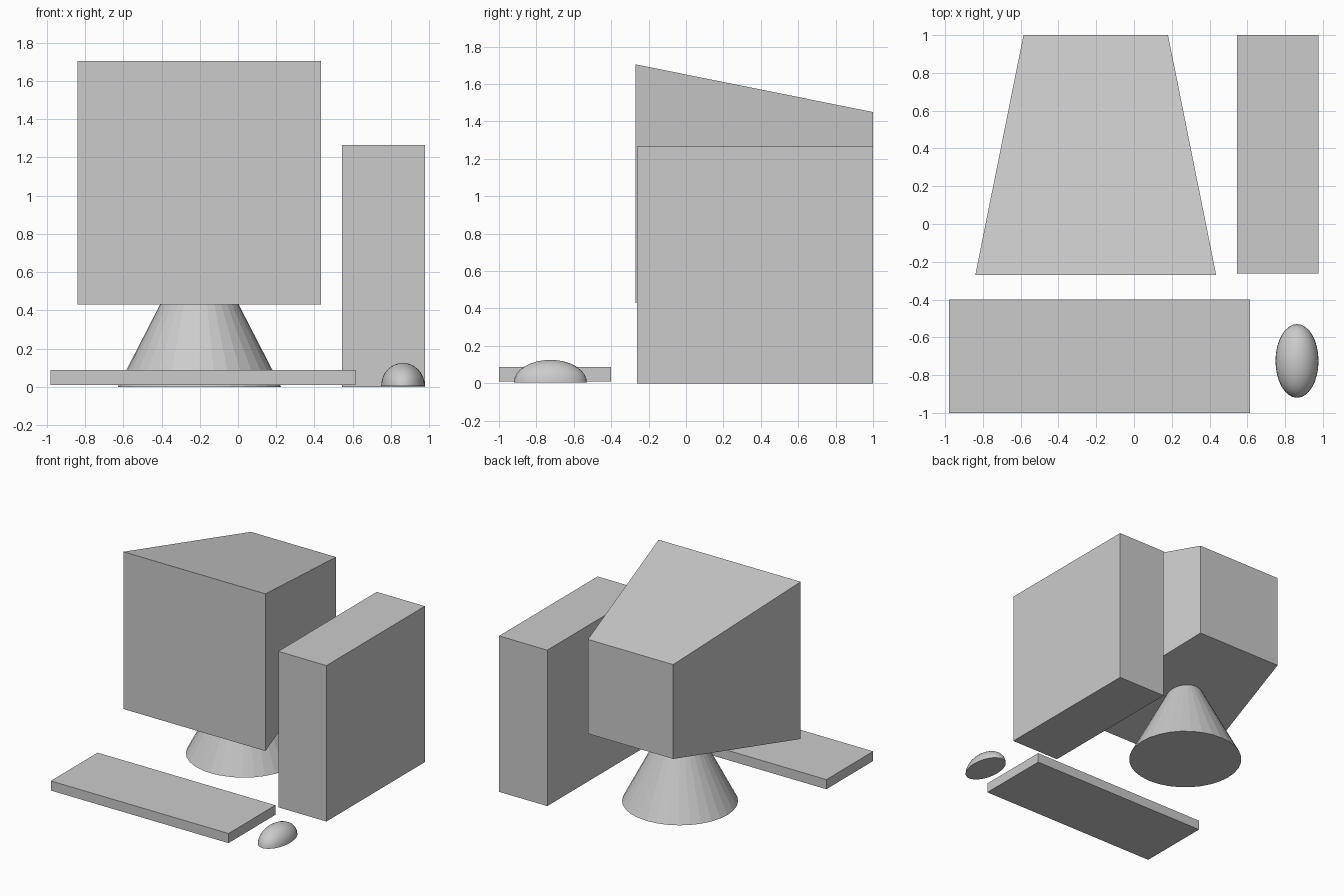
import bpy
import bmesh
from mathutils import Matrix, Vector

cube = bpy.data.objects.get("Cube")
if cube:
    bpy.data.objects.remove(cube, do_unlink=True)


def finish(name, bm):
    bmesh.ops.recalc_face_normals(bm, faces=bm.faces)
    mesh = bpy.data.meshes.new(name)
    bm.to_mesh(mesh)
    bm.free()
    obj = bpy.data.objects.new(name, mesh)
    bpy.context.collection.objects.link(obj)
    return obj


def box(name, low, high, back_scale=1.0):
    """Box between two corners; back_scale shrinks the rear face."""
    low, high = Vector(low), Vector(high)
    bm = bmesh.new()
    bmesh.ops.create_cube(bm, size=1)
    for v in bm.verts:
        if v.co.y > 0:
            v.co.x *= back_scale
            v.co.z *= back_scale
    size = Matrix.Diagonal((high - low).to_4d())
    bm.transform(Matrix.Translation((low + high) / 2) @ size)
    return finish(name, bm)


# Tapered screen housing, computer case and keyboard slab
box("monitor", (-0.84, -0.27, 0.43), (0.435, 1, 1.705), back_scale=0.6)
box("computer_case", (0.545, -0.262, 0), (0.977, 1, 1.265))
box("keyboard", (-0.98, -1, 0.01), (0.615, -0.4, 0.088))

# Conical stand reaching up into the monitor
radius, height = 0.427, 0.83
bm = bmesh.new()
bmesh.ops.create_cone(bm, cap_ends=True, segments=32, radius1=radius,
                      radius2=0, depth=height)
bm.transform(Matrix.Translation((-0.202, 0.365, height / 2)))
finish("monitor_stand", bm)

# Mouse: half an ellipsoid with a flat underside
bm = bmesh.new()
bmesh.ops.create_uvsphere(bm, u_segments=32, v_segments=16, radius=1)
cut = bmesh.ops.bisect_plane(bm, geom=bm.verts[:] + bm.edges[:] + bm.faces[:],
                             dist=0.001, plane_co=(0, 0, 0),
                             plane_no=(0, 0, 1), clear_inner=True)
rim = [e for e in bm.edges if e.is_boundary]
bmesh.ops.contextual_create(bm, geom=rim)
bm.transform(Matrix.Translation((0.863, -0.725, 0.005))
             @ Matrix.Diagonal((0.114, 0.195, 0.12, 1)))
mouse = finish("mouse", bm)
bpy.ops.object.select_all(action="DESELECT")
mouse.select_set(True)
bpy.context.view_layer.objects.active = mouse
bpy.ops.object.shade_smooth_by_angle()
